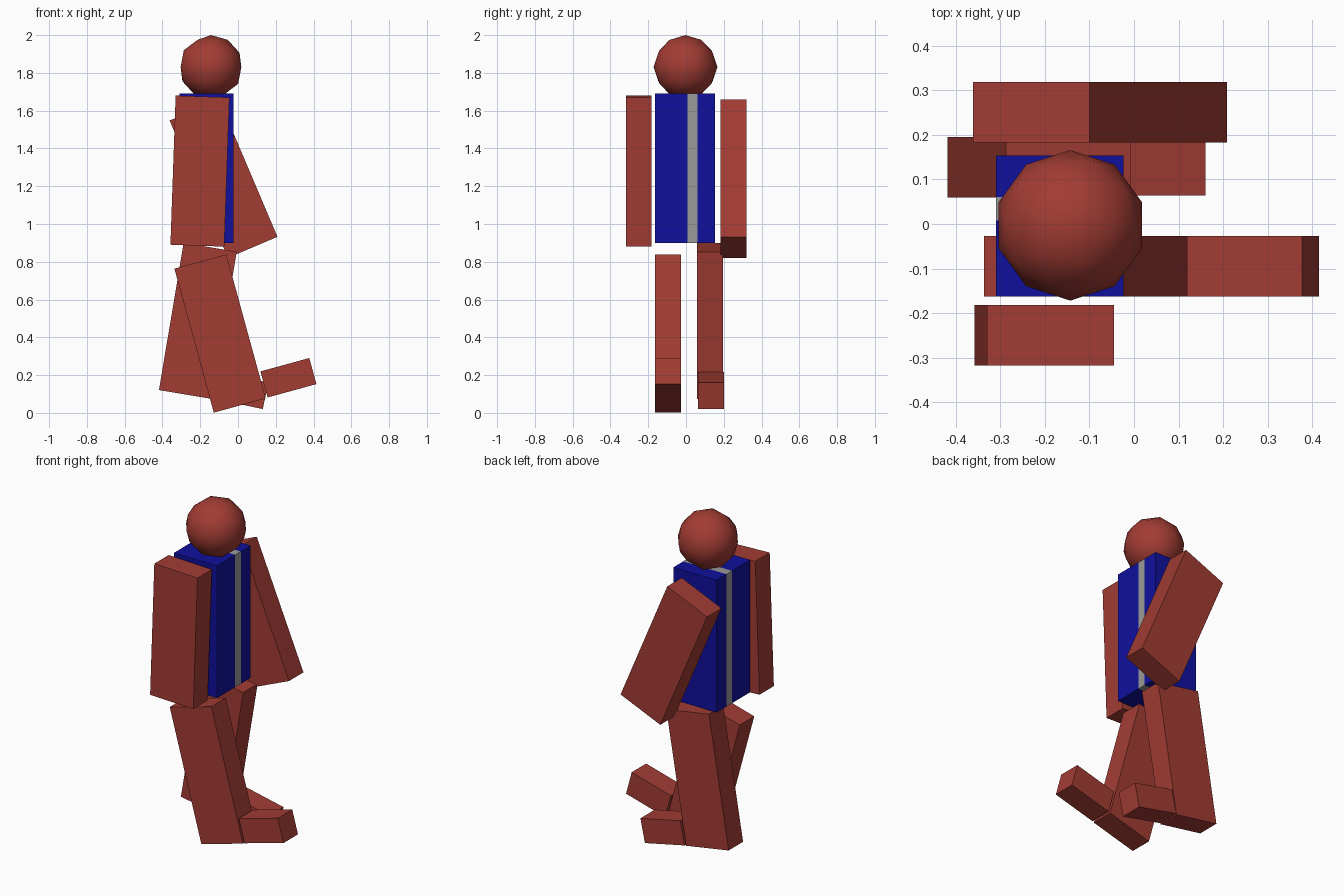
import bpy
from math import radians

if "Cube" in bpy.data.objects:
    bpy.data.objects.remove(bpy.data.objects["Cube"])


def material(name, color):
    m = bpy.data.materials.new(name)
    m.diffuse_color = (*color, 1)
    m.use_nodes = True
    m.node_tree.nodes["Principled BSDF"].inputs["Base Color"].default_value = m.diffuse_color
    return m


RED = material("red_brown", (0.36, 0.045, 0.034))
BLUE = material("deep_blue", (0.005, 0.005, 0.34))
GREY = material("grey", (0.32, 0.32, 0.32))


def box(name, center, size, mat, tilt=0):
    """Box turned in the side-swing (x-z) plane; positive tilt leans its top towards +x."""
    bpy.ops.mesh.primitive_cube_add(size=1, location=center,
                                    rotation=(0, radians(tilt), 0))
    ob = bpy.context.object
    ob.name = name
    ob.scale = size
    bpy.ops.object.transform_apply(location=False, rotation=False, scale=True)
    ob.data.materials.append(mat)
    return ob


# Torso: three slabs side by side, the grey one is the shirt stripe
for name, y0, y1, mat in (("torso_near", -0.163, 0.008, BLUE),
                          ("torso_stripe", 0.008, 0.061, GREY),
                          ("torso_far", 0.061, 0.154, BLUE)):
    box(name, (-0.167, (y0 + y1) / 2, 1.295), (0.286, y1 - y0, 0.79), mat)

# Arms and legs share one block size, swung in a walking pose
LIMB = (0.285, 0.136, 0.79)
for name, center, tilt in (("near_arm", (-0.2015, -0.25, 1.28), 2),
                           ("far_arm", (-0.0765, 0.251, 1.24), -23),
                           ("near_leg", (-0.095, -0.095, 0.42), -15.3),
                           ("far_leg", (-0.2125, 0.127, 0.487), 9.5)):
    box(name, center, LIMB, RED, tilt)

# Feet
FOOT = (0.268, 0.136, 0.143)
box("near_foot", (0.267, -0.095, 0.186), FOOT, RED, -15.3)
box("far_foot", (0.015, 0.132, 0.118), FOOT, RED, 12)

# Head: low-poly ball with smooth shading
bpy.ops.mesh.primitive_ico_sphere_add(subdivisions=2, radius=0.169,
                                      location=(-0.143, -0.003, 1.831))
head = bpy.context.object
head.name = "head"
head.data.materials.append(RED)
bpy.ops.object.shade_smooth()
